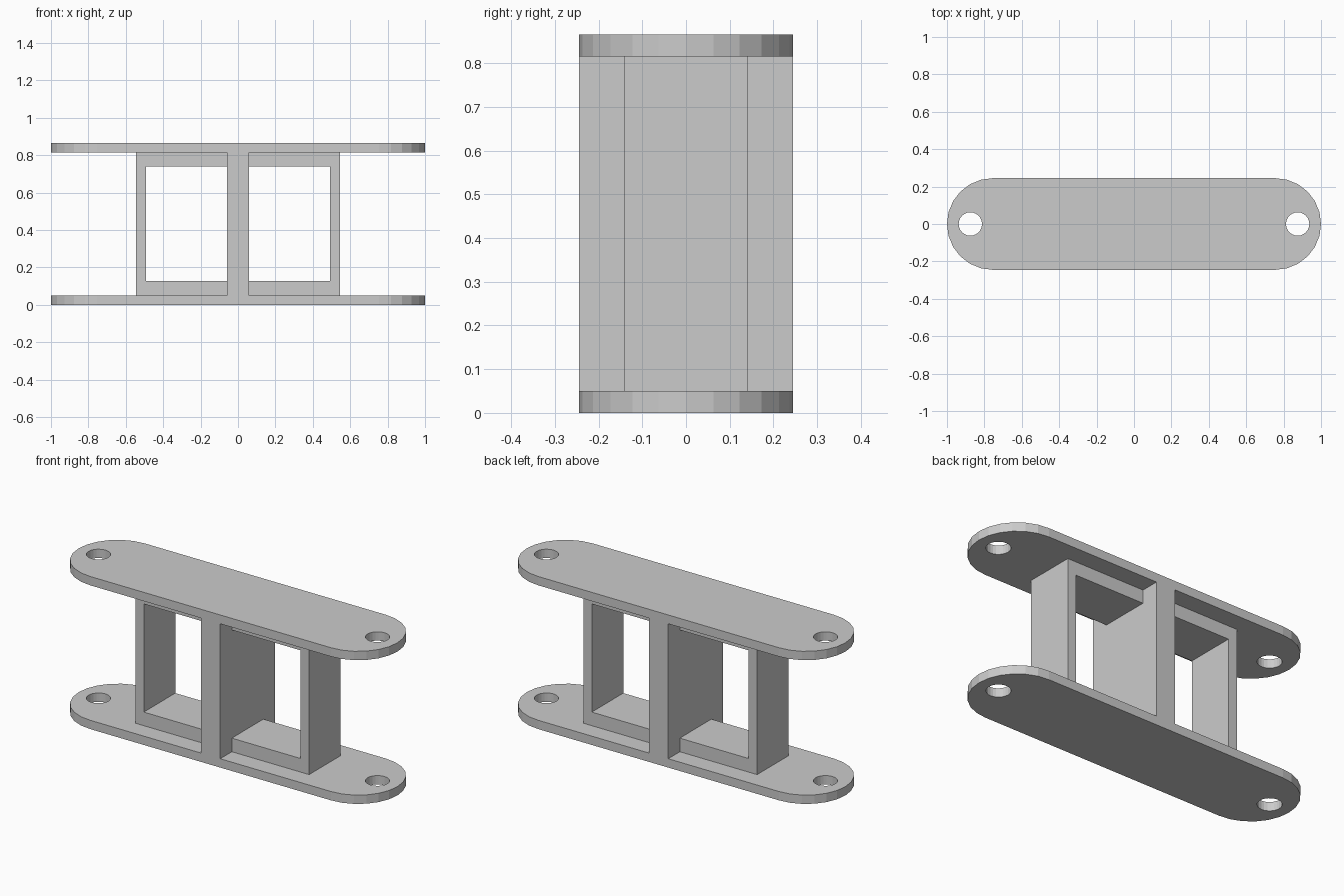
import bpy, bmesh
from math import sin, cos, pi
from mathutils import Vector

if "Cube" in bpy.data.objects:
    bpy.data.objects.remove(bpy.data.objects["Cube"])

HALF_L, HALF_W, HEIGHT, PLATE = 1.0, 0.245, 0.865, 0.05


def extruded(name, loops, vec):
    """Fill flat loops (outer outline plus holes) and extrude along vec."""
    bm = bmesh.new()
    edges = []
    for loop in loops:
        vs = [bm.verts.new(p) for p in loop]
        edges += [bm.edges.new((vs[i - 1], vs[i])) for i in range(len(vs))]
    bmesh.ops.triangle_fill(bm, edges=edges, use_beauty=True)
    ext = bmesh.ops.extrude_face_region(bm, geom=bm.faces[:], use_keep_orig=True)
    bmesh.ops.translate(bm, vec=Vector(vec),
                        verts=[g for g in ext["geom"] if isinstance(g, bmesh.types.BMVert)])
    bmesh.ops.recalc_face_normals(bm, faces=bm.faces[:])
    me = bpy.data.meshes.new(name)
    bm.to_mesh(me)
    bm.free()
    ob = bpy.data.objects.new(name, me)
    bpy.context.collection.objects.link(ob)
    return ob


def arc(cx, r, start, end, n, z):
    return [(cx + r * cos(start + (end - start) * i / n),
             r * sin(start + (end - start) * i / n), z) for i in range(n + 1)]


# Round-ended plates with a bolt hole at each end
for name, z in (("bottom_plate", 0), ("top_plate", HEIGHT - PLATE)):
    c = HALF_L - HALF_W
    outline = arc(c, HALF_W, -pi / 2, pi / 2, 12, z) + arc(-c, HALF_W, pi / 2, 3 * pi / 2, 12, z)
    holes = [arc(s * 0.875, 0.0625, 0, 2 * pi, 24, z)[:-1] for s in (-1, 1)]
    extruded(name, [outline] + holes, (0, 0, PLATE))

# Full-width central web between the plates
z0, z1 = PLATE, HEIGHT - PLATE
web = [(-0.06, -HALF_W, z0), (0.06, -HALF_W, z0), (0.06, HALF_W, z0), (-0.06, HALF_W, z0)]
extruded("central_web", [web], (0, 0, z1 - z0))

# Narrower C-shaped side frames
for name, s in (("left_frame", -1), ("right_frame", 1)):
    profile = [(0.06, z0), (0.545, z0), (0.545, z1), (0.06, z1),
               (0.06, 0.74), (0.492, 0.74), (0.492, 0.127), (0.06, 0.127)]
    extruded(name, [[(s * x, -0.141, z) for x, z in profile]], (0, 0.282, 0))
